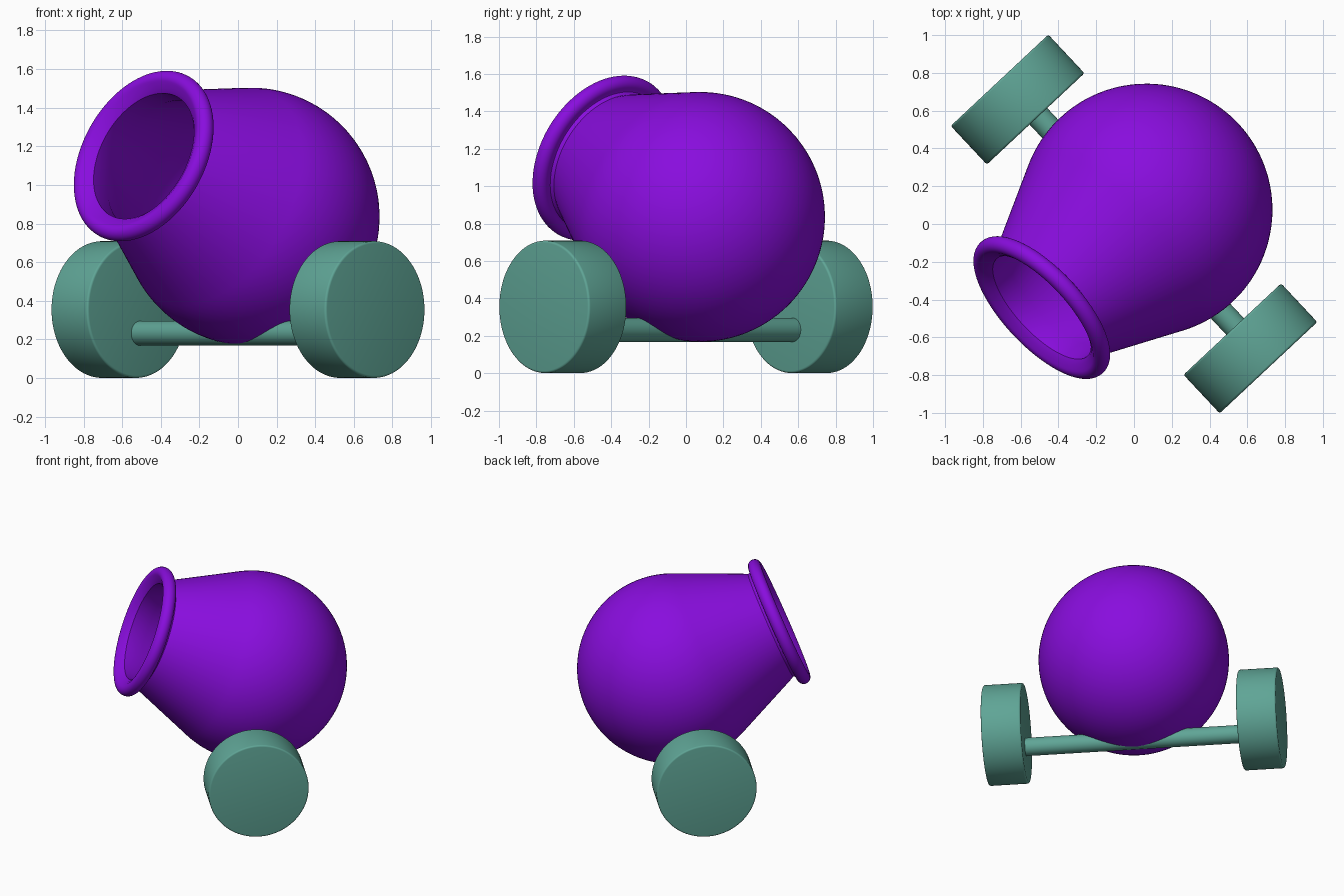
import bpy, bmesh
from math import sin, cos, tan, radians, pi
from mathutils import Vector

if "Cube" in bpy.data.objects:
    bpy.data.objects.remove(bpy.data.objects["Cube"])

Z = Vector((0, 0, 1))
AXLE = Vector((-0.683, 0.73, 0)).normalized()      # axle direction
BACK = Vector((0.73, 0.683, 0)).normalized()       # horizontal, away from the mouth
TILT = radians(22.5)
MOUTH = -BACK * cos(TILT) + Z * sin(TILT)          # barrel axis
CENTRE = Vector((0.065, 0.075, 0.836))


def material(name, color):
    m = bpy.data.materials.new(name)
    m.diffuse_color = (*color, 1)
    m.use_nodes = True
    m.node_tree.nodes["Principled BSDF"].inputs["Base Color"].default_value = m.diffuse_color
    return m


purple = material("purple", (0.25, 0.004, 0.73))
teal = material("teal", (0.115, 0.376, 0.305))


def lathe(name, profile, origin, axis, mat, steps=96):
    """Revolve (radius, height) points about an axis through origin."""
    bm = bmesh.new()
    verts = [bm.verts.new((r, 0, h)) for r, h in profile]
    edges = [bm.edges.new(pair) for pair in zip(verts, verts[1:])]
    bmesh.ops.spin(bm, geom=verts + edges, cent=(0, 0, 0), axis=(0, 0, 1),
                   angle=2 * pi, steps=steps, use_merge=True)
    bmesh.ops.remove_doubles(bm, verts=bm.verts, dist=0.0001)
    bmesh.ops.recalc_face_normals(bm, faces=bm.faces)
    me = bpy.data.meshes.new(name)
    bm.to_mesh(me)
    bm.free()
    me.materials.append(mat)
    ob = bpy.data.objects.new(name, me)
    bpy.context.collection.objects.link(ob)
    ob.location = origin
    ob.rotation_mode = 'QUATERNION'
    ob.rotation_quaternion = Z.rotation_difference(axis)
    bpy.context.view_layer.objects.active = ob
    ob.select_set(True)
    bpy.ops.object.shade_smooth_by_angle(angle=radians(35))
    ob.select_set(False)
    return ob


def arc(r0, h0, radius, start, end, n):
    return [(max(0, r0 + radius * cos(a)), h0 + radius * sin(a))
            for a in (radians(start + (end - start) * i / n) for i in range(n + 1))]


# barrel: round breech, tapering neck, rolled lip, hollow bore
R, INNER, HALF = 0.668, 0.615, 24


def cone(radius, h):
    """Radius at height h of the cone tangent to a sphere."""
    a = radians(HALF)
    return radius * cos(a) - (h - radius * sin(a)) * tan(a)


outer = arc(0, 0, R, -90, HALF, 36)
neck = [(cone(R, 0.72), 0.72), (0.393, 0.755), (0.402, 0.775)]
lip = arc(0.428, 0.82, 0.046, -110, 130, 20)
bore = [(0.372, 0.84), (0.352, 0.82), (cone(INNER, 0.70), 0.70)]
cavity = arc(0, 0, INNER, HALF, -90, 30)
lathe("barrel", outer + neck + lip + bore + cavity, CENTRE, MOUTH, purple)

# axle, a little below and behind the wheel centres
lathe("axle", [(0, -0.78), (0.064, -0.78), (0.064, 0.78), (0, 0.78)],
      BACK * 0.02 + Z * 0.232, AXLE, teal, 48)

# wheels with a small rounded edge
WR, W, B = 0.354, 0.14, 0.012
wheel = ([(0, -W)] + arc(WR - B, -W + B, B, -90, 0, 4)
         + arc(WR - B, W - B, B, 0, 90, 4) + [(0, W)])
for name, side in (("left_wheel", 1), ("right_wheel", -1)):
    lathe(name, wheel, AXLE * side * 0.902 + Z * 0.355, AXLE, teal)
